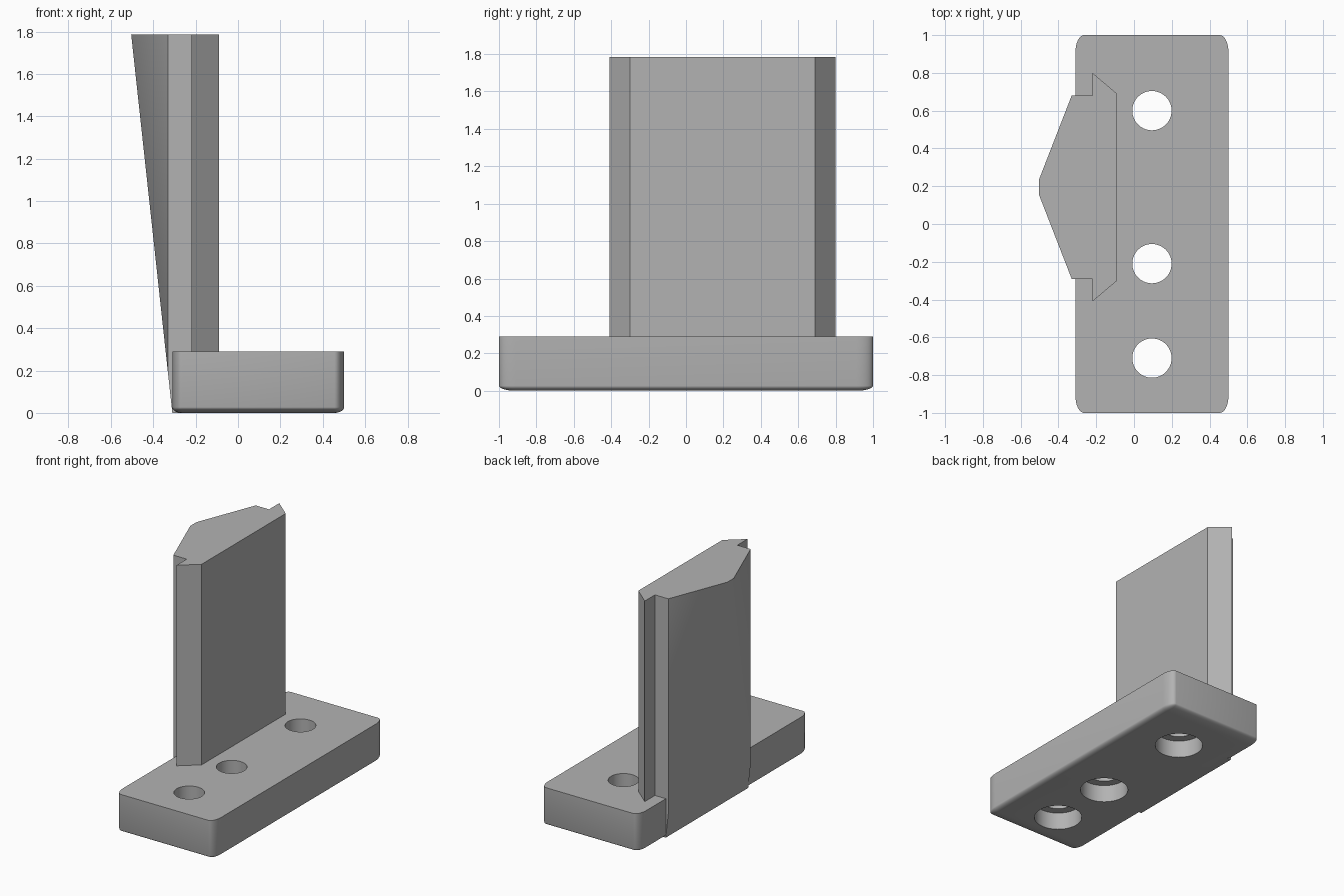
import bpy, bmesh
from mathutils import Vector

cube = bpy.data.objects.get("Cube")
if cube:
    bpy.data.objects.remove(cube, do_unlink=True)

grey = bpy.data.materials.new("plain_grey")
grey.use_nodes = True
colour = (0.45, 0.45, 0.45, 1)
grey.diffuse_color = colour
grey.node_tree.nodes["Principled BSDF"].inputs["Base Color"].default_value = colour


def add_object(name, bm):
    bmesh.ops.recalc_face_normals(bm, faces=bm.faces[:])
    mesh = bpy.data.meshes.new(name)
    bm.to_mesh(mesh)
    bm.free()
    mesh.materials.append(grey)
    obj = bpy.data.objects.new(name, mesh)
    bpy.context.collection.objects.link(obj)
    return obj


def activate(obj):
    bpy.ops.object.select_all(action='DESELECT')
    obj.select_set(True)
    bpy.context.view_layer.objects.active = obj


def drill(target, x, y, z0, z1, radius):
    bpy.ops.mesh.primitive_cylinder_add(vertices=64, radius=radius, depth=z1 - z0,
                                        location=(x, y, (z0 + z1) / 2))
    cutter = bpy.context.object
    cutter.name = "hole_cutter"
    cutter.hide_render = True
    activate(target)
    mod = target.modifiers.new("hole", 'BOOLEAN')
    mod.operation = 'DIFFERENCE'
    mod.solver = 'EXACT'
    mod.object = cutter
    bpy.ops.object.modifier_apply(modifier=mod.name)
    bpy.data.objects.remove(cutter, do_unlink=True)


# Base plate: rounded upright corners and underside, sharp top rim
size = Vector((0.81, 2.0, 0.29))
fillet = Vector((0.045, 0.09, 0.027))
bm = bmesh.new()
bmesh.ops.create_cube(bm, size=1)
bmesh.ops.scale(bm, vec=[s / f for s, f in zip(size, fillet)], verts=bm.verts)
edges = [e for e in bm.edges if not all(v.co.z > 0 for v in e.verts)]
bmesh.ops.bevel(bm, geom=edges, offset=1, segments=8, profile=0.5, affect='EDGES')
bmesh.ops.scale(bm, vec=fillet, verts=bm.verts)
bmesh.ops.translate(bm, vec=(0.095, 0, size.z / 2), verts=bm.verts)
base = add_object("base_plate", bm)

# Screw holes, counterbored from below
for y in (0.6, -0.21, -0.71):
    drill(base, 0.095, y, -0.1, 0.13, 0.165)
    drill(base, 0.095, y, 0.05, 0.4, 0.104)

# Upright blade: mirrored cross-section with a lip on each side
centre_y, height = 0.195, 1.785
half = [(-0.09, 0.495), (-0.22, 0.605), (-0.22, 0.485), (-0.33, 0.485), (-0.505, 0.035)]
outline = half + [(x, -y) for x, y in reversed(half)]
bm = bmesh.new()
face = bm.faces.new([bm.verts.new((x, centre_y + y, 0)) for x, y in outline])
ext = bmesh.ops.extrude_face_region(bm, geom=[face])
top = [g for g in ext["geom"] if isinstance(g, bmesh.types.BMVert)]
bmesh.ops.translate(bm, vec=(0, 0, height), verts=top)

# Slanted cut that tapers the ridge of the blade towards the foot
cut = bmesh.ops.bisect_plane(bm, geom=bm.verts[:] + bm.edges[:] + bm.faces[:],
                             plane_co=(-0.31, 0, 0), plane_no=(-height, 0, -0.194),
                             clear_outer=True)
rim = [g for g in cut["geom_cut"] if isinstance(g, bmesh.types.BMEdge)]
bmesh.ops.holes_fill(bm, edges=rim)
blade = add_object("upright_blade", bm)

for obj in (base, blade):
    activate(obj)
    bpy.ops.object.shade_smooth_by_angle(angle=0.52)
